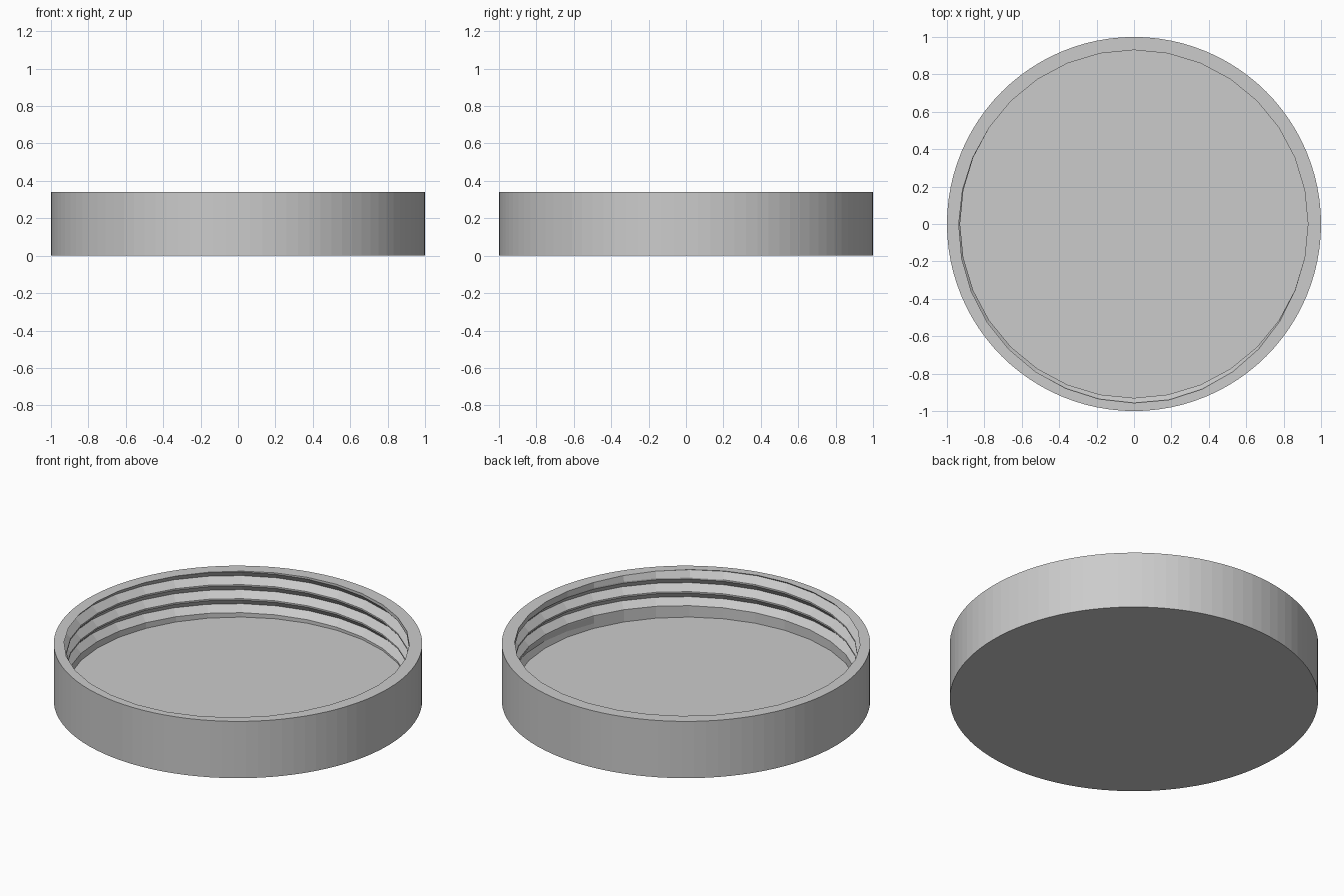
import bpy, bmesh, math

cube = bpy.data.objects.get("Cube")
if cube:
    bpy.data.objects.remove(cube)

HEIGHT, FLOOR = 0.34, 0.065
OUTER, INNER, DEPTH = 1.0, 0.93, 0.035
PITCH, HALF = 0.084, 0.0375
COLS, SUB = 32, 3                 # inner facets, outer facets per inner facet
STEP = 360 / COLS
START, END, FADE = -20, 1060, 60  # thread run in degrees, with tapered ends


def groove(turn, angle):
    """Bottom, root and top of one groove turn as (z, radius)."""
    phi = angle + 360 * turn
    z = 0.2995 + PITCH * (phi - 855) / 360
    cut = min((phi - START) / FADE, (END - phi) / FADE, 1)
    cut = DEPTH * max(cut, 0)
    return [(z - HALF, INNER), (z, INNER + cut), (z + HALF, INNER)]


def column(angle):
    """Thread profile at one angle, trimmed to the floor and rim planes."""
    pts = [p for turn in range(-2, 6) for p in groove(turn, angle)]

    def trim(z, r):
        zc = min(max(z, FLOOR), HEIGHT)
        if zc == z:
            return z, r
        for (z0, r0), (z1, r1) in zip(pts, pts[1:]):
            if z0 <= zc <= z1:
                return zc, r0 + (r1 - r0) * (zc - z0) / (z1 - z0)
        return zc, INNER
    return [trim(z, r) for z, r in pts]


def ring_point(r, angle, z):
    a = math.radians(angle)
    return r * math.cos(a), r * math.sin(a), z


bm = bmesh.new()

# Threaded inner wall: one helical strip per profile edge
cols = [[bm.verts.new(ring_point(r, i * STEP, z)) for z, r in column(i * STEP)]
        for i in range(COLS + 1)]
for a, b in zip(cols, cols[1:]):
    for k in range(len(a) - 1):
        quad = (a[k], a[k + 1], b[k + 1], b[k])
        if len({tuple(round(c, 5) for c in v.co) for v in quad}) > 2:
            bm.faces.new(quad)

# Outer wall and underside
n = COLS * SUB
low, high = [[bm.verts.new(ring_point(OUTER, i * 360 / n, z)) for i in range(n)]
             for z in (0, HEIGHT)]
for i in range(n):
    j = (i + 1) % n
    bm.faces.new((low[i], low[j], high[j], high[i]))
bm.faces.new(low[::-1])

# Flat rim and inside floor
for i in range(COLS):
    arc = [high[(i * SUB + s) % n] for s in range(SUB + 1)]
    bm.faces.new(arc + [cols[i + 1][-1], cols[i][-1]])
bm.faces.new([c[0] for c in cols[:-1]])

bmesh.ops.remove_doubles(bm, verts=bm.verts, dist=0.0002)
bmesh.ops.recalc_face_normals(bm, faces=bm.faces)

mesh = bpy.data.meshes.new("threaded_lid")
bm.to_mesh(mesh)
bm.free()
lid = bpy.data.objects.new("threaded_lid", mesh)
bpy.context.collection.objects.link(lid)

# Single plain grey
grey = bpy.data.materials.new("light_grey")
grey.use_nodes = True
colour = (0.6, 0.6, 0.6, 1)
grey.diffuse_color = colour
grey.node_tree.nodes["Principled BSDF"].inputs["Base Color"].default_value = colour
mesh.materials.append(grey)
